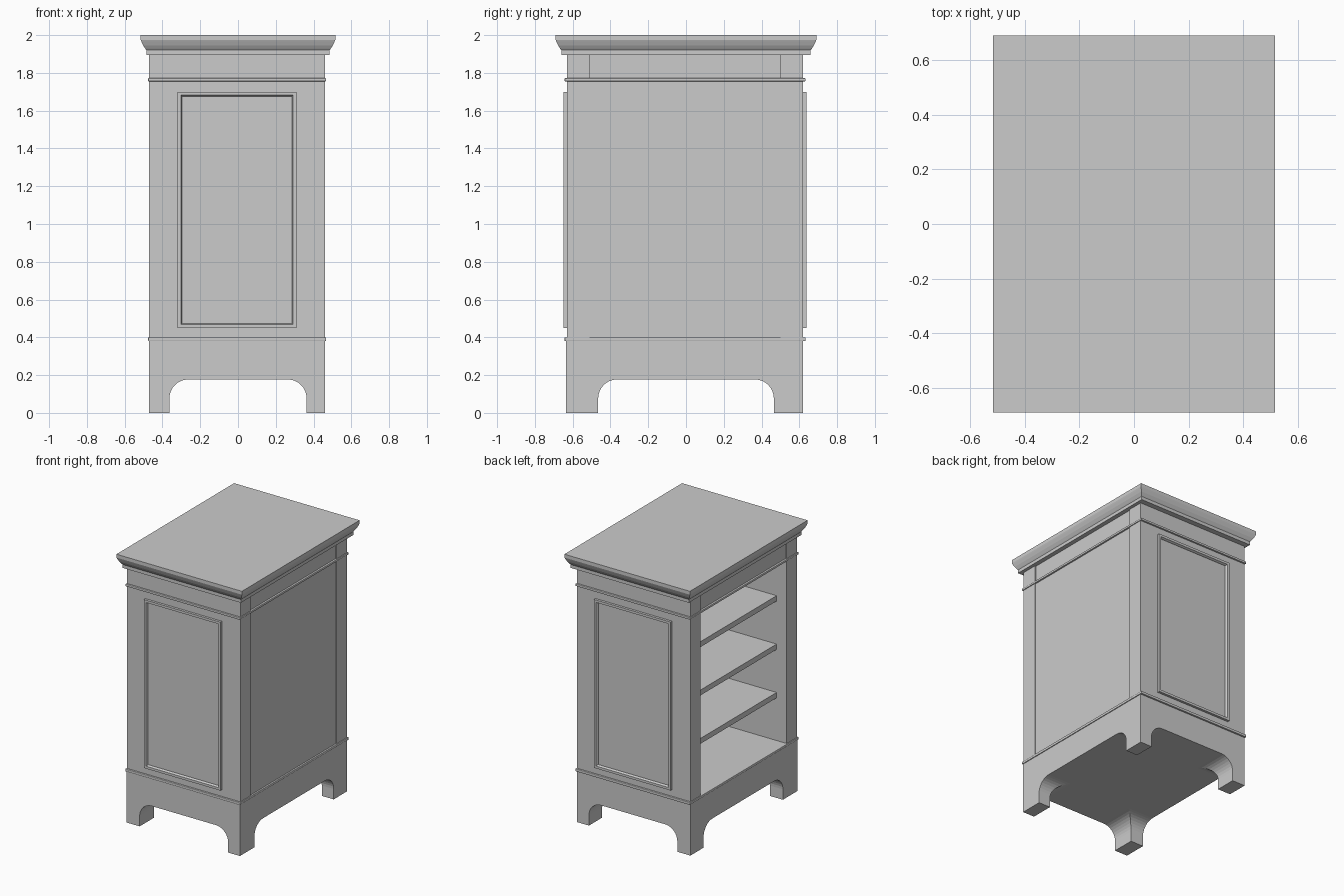
import bpy, bmesh, math

if "Cube" in bpy.data.objects:
    bpy.data.objects.remove(bpy.data.objects["Cube"])

# body footprint
X0, X1, Y0, Y1 = -0.47, 0.46, -0.63, 0.62
POST = 0.12


def mesh_object(name, bm):
    bmesh.ops.recalc_face_normals(bm, faces=bm.faces)
    me = bpy.data.meshes.new(name)
    bm.to_mesh(me)
    bm.free()
    ob = bpy.data.objects.new(name, me)
    bpy.context.collection.objects.link(ob)
    return ob


def box(name, x0, x1, y0, y1, z0, z1, bevel=0):
    bm = bmesh.new()
    bmesh.ops.create_cube(bm, size=1)
    for v in bm.verts:
        v.co = ((x0 + x1) / 2 + v.co.x * (x1 - x0),
                (y0 + y1) / 2 + v.co.y * (y1 - y0),
                (z0 + z1) / 2 + v.co.z * (z1 - z0))
    if bevel:
        bmesh.ops.bevel(bm, geom=bm.edges[:], offset=bevel, segments=2,
                        profile=0.5, affect='EDGES')
    return mesh_object(name, bm)


def prism(name, pts, axis, half):
    """Extrude a (horizontal, z) outline through the model along an axis."""
    bm = bmesh.new()
    place = (lambda h, z: (h, -half, z)) if axis == 'y' else (lambda h, z: (-half, h, z))
    face = bm.faces.new([bm.verts.new(place(h, z)) for h, z in pts])
    ext = bmesh.ops.extrude_face_region(bm, geom=[face])
    move = (0, 2 * half, 0) if axis == 'y' else (2 * half, 0, 0)
    bmesh.ops.translate(bm, vec=move,
                        verts=[g for g in ext['geom'] if isinstance(g, bmesh.types.BMVert)])
    return mesh_object(name, bm)


def arch(half, top, r):
    """Flat-topped arch outline with rounded upper corners."""
    pts = [(half, -0.1)]
    for sx, a0 in ((1, 0), (-1, 90)):
        for i in range(9):
            a = math.radians(a0 + i * 90 / 8)
            pts.append((sx * (half - r) + r * math.cos(a), top - r + r * math.sin(a)))
    return pts + [(-half, -0.1)]


# plinth with arches cut through both ways, leaving four bracket feet
plinth = box("plinth", X0, X1, Y0 - 0.005, Y1, 0, 0.385)
for axis, half in (('y', 0.363), ('x', 0.465)):
    cutter = prism("arch_cutter_" + axis, arch(half, 0.177, 0.10), axis, 1)
    cutter.hide_render = True
    cutter.hide_viewport = True
    mod = plinth.modifiers.new("arch_" + axis, 'BOOLEAN')
    mod.operation = 'DIFFERENCE'
    mod.solver = 'EXACT'
    mod.object = cutter

# thin mouldings that also close the floor and ceiling of the cupboard
for name, z0, z1 in (("lower_moulding", 0.38, 0.40), ("upper_moulding", 1.755, 1.772)):
    box(name, X0 - 0.006, X1 + 0.006, Y0 - 0.013, Y1 + 0.013, z0, z1, 0.004)

# front and back walls with a raised panel frame on each
for name, face, side in (("front", Y0, -1), ("back", Y1, 1)):
    inner = face - side * POST
    box(name + "_wall", X0, X1, min(face, inner), max(face, inner), 0.39, 1.91)
    bm = bmesh.new()
    rings = []
    # frame cross-section: inset from the outer edge, height above the wall
    for inset, h in ((0, 0), (0, 0.018), (0.018, 0.018), (0.024, 0.006), (0.024, 0)):
        x0, x1, z0, z1 = -0.32 + inset, 0.31 - inset, 0.45 + inset, 1.70 - inset
        rings.append([bm.verts.new((x, face + side * h, z)) for x, z in
                      ((x0, z0), (x1, z0), (x1, z1), (x0, z1))])
    for a, b in zip(rings, rings[1:]):
        for i in range(4):
            j = (i + 1) % 4
            bm.faces.new((a[i], a[j], b[j], b[i]))
    mesh_object(name + "_panel_frame", bm)

# closed side panel, and frieze boards on both sides
YA, YB = Y0 + POST, Y1 - POST
box("side_panel", X1 - 0.03, X1 - 0.006, YA, YB, 0.39, 1.76)
box("frieze", X0 + 0.008, X1 - 0.008, YA, YB, 1.76, 1.905)

# shelves in the open side
for i in range(3):
    z = 0.757 + 0.359 * i
    box("shelf_%d" % (i + 1), X0 + 0.083, X1 - 0.03, YA, YB, z - 0.04, z)

# crown top: stacked rectangles following the cove profile
profile = [(0.030, 1.895), (0.030, 1.92), (0.024, 1.928), (0.013, 1.945),
           (0.004, 1.965), (0.0, 1.975), (0.0, 2.0)]
bm = bmesh.new()
rings = [[bm.verts.new((sx * (0.515 - d), sy * (0.69 - d), z))
          for sx, sy in ((-1, -1), (1, -1), (1, 1), (-1, 1))] for d, z in profile]
for a, b in zip(rings, rings[1:]):
    for i in range(4):
        j = (i + 1) % 4
        bm.faces.new((a[i], a[j], b[j], b[i]))
bm.faces.new(rings[0])
bm.faces.new(rings[-1])
mesh_object("crown_top", bm)
